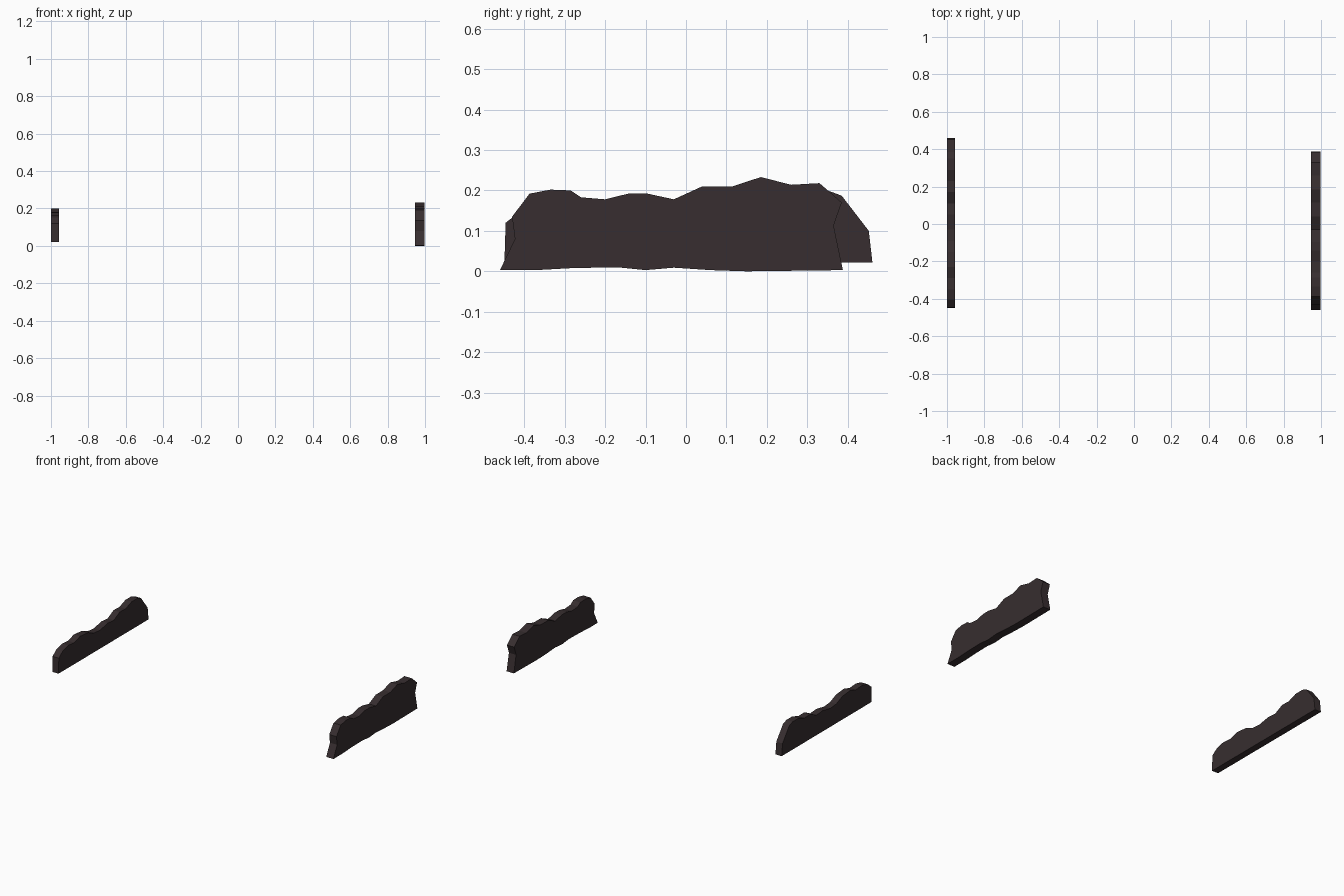
import bpy, bmesh

mat = bpy.data.materials.new("dark brown")
mat.diffuse_color = (0.038, 0.027, 0.029, 1)


def slab(name, x0, x1, outline):
    """Extrude a side outline of (y, z) points between x0 and x1."""
    bm = bmesh.new()
    face = bm.faces.new([bm.verts.new((x0, y, z)) for y, z in outline])
    ext = bmesh.ops.extrude_face_region(bm, geom=[face])
    moved = [v for v in ext["geom"] if isinstance(v, bmesh.types.BMVert)]
    bmesh.ops.translate(bm, verts=moved, vec=(x1 - x0, 0, 0))
    bmesh.ops.recalc_face_normals(bm, faces=bm.faces)
    mesh = bpy.data.meshes.new(name)
    bm.to_mesh(mesh)
    bm.free()
    mesh.materials.append(mat)
    ob = bpy.data.objects.new(name, mesh)
    bpy.context.collection.objects.link(ob)
    return ob


# right plate: wavy top, waisted ends, slightly uneven bottom
slab("right_plate", 0.947, 0.998, [
    (-0.46, 0.003), (-0.37, 0.003), (-0.28, 0.008), (-0.17, 0.01),
    (-0.10, 0.003), (-0.03, 0.009), (0.06, 0.003), (0.15, 0.0), (0.388, 0.003),
    (0.365, 0.113), (0.385, 0.17), (0.365, 0.188), (0.33, 0.218),
    (0.26, 0.214), (0.185, 0.233), (0.115, 0.21), (0.04, 0.21),
    (-0.03, 0.178), (-0.095, 0.192), (-0.143, 0.192), (-0.20, 0.178),
    (-0.26, 0.183), (-0.285, 0.20), (-0.335, 0.202), (-0.387, 0.192),
    (-0.43, 0.135), (-0.423, 0.08)])

# left plate: lower wavy top, flat bottom, higher towards the back
slab("left_plate", -1.0, -0.956, [
    (-0.449, 0.022), (0.461, 0.022), (0.452, 0.10), (0.385, 0.187),
    (0.35, 0.20), (0.29, 0.20), (0.23, 0.178), (0.17, 0.18), (0.11, 0.15),
    (0.05, 0.155), (-0.03, 0.14), (-0.09, 0.145), (-0.15, 0.17),
    (-0.23, 0.178), (-0.29, 0.16), (-0.35, 0.165), (-0.405, 0.152),
    (-0.446, 0.12)])
